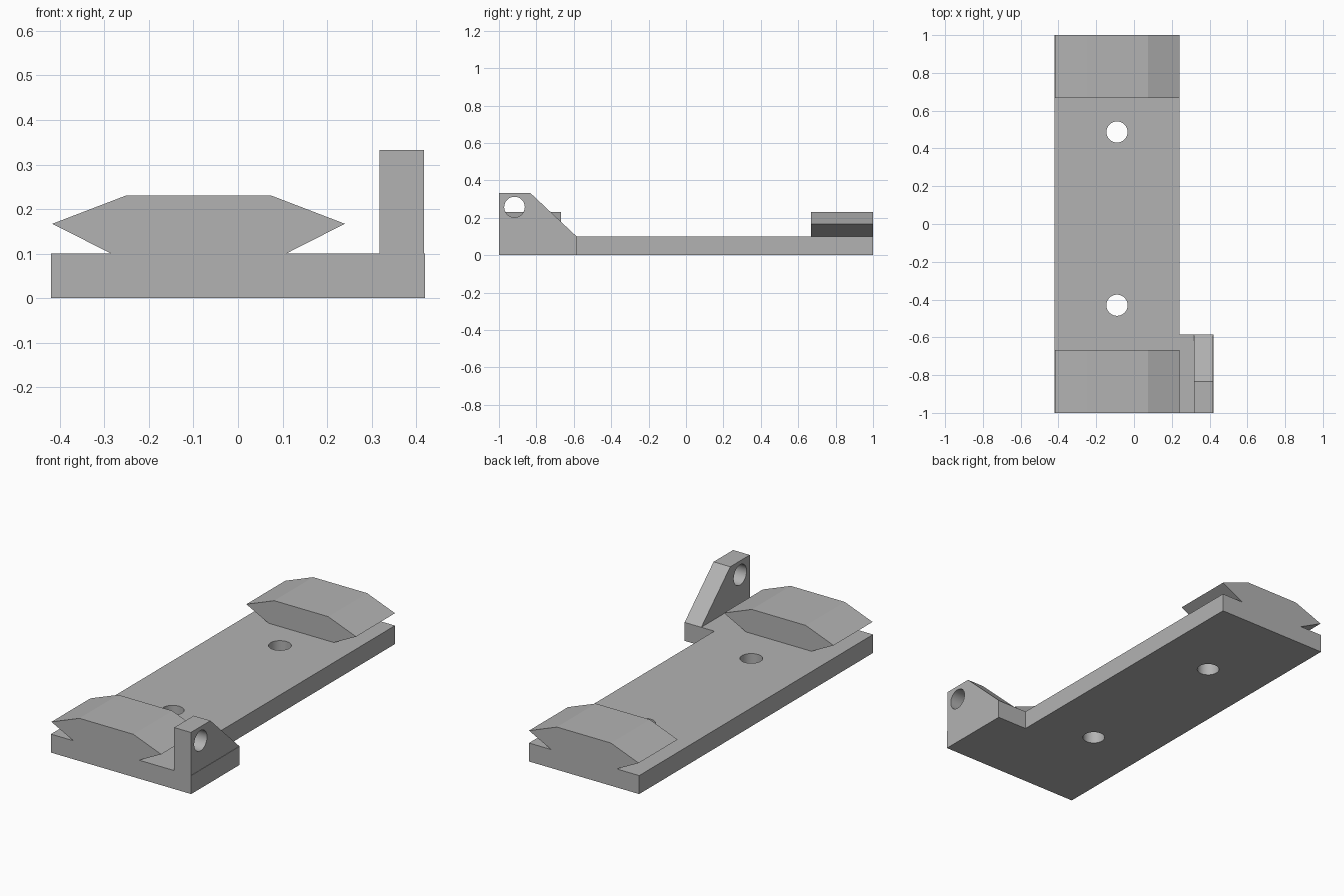
import bpy
import bmesh
from math import radians
from mathutils import Matrix, Vector

cube = bpy.data.objects.get("Cube")
if cube:
    bpy.data.objects.remove(cube, do_unlink=True)

grey = bpy.data.materials.new("plain grey")
grey.use_nodes = True
colour = (0.45, 0.45, 0.45, 1)
grey.diffuse_color = colour
grey.node_tree.nodes["Principled BSDF"].inputs["Base Color"].default_value = colour


def prism(name, profile, axis, start, end):
    """Extrude a 2D profile along x, y or z between two positions."""
    def place(a, b, t):
        return {"x": (t, a, b), "y": (a, t, b), "z": (a, b, t)}[axis]
    bm = bmesh.new()
    face = bm.faces.new([bm.verts.new(place(a, b, start)) for a, b in profile])
    grown = bmesh.ops.extrude_face_region(bm, geom=[face])["geom"]
    shift = Vector(place(0, 0, end - start))
    bmesh.ops.translate(bm, vec=shift,
                        verts=[v for v in grown if isinstance(v, bmesh.types.BMVert)])
    bmesh.ops.recalc_face_normals(bm, faces=bm.faces)
    return finish(name, bm)


def finish(name, bm):
    mesh = bpy.data.meshes.new(name)
    bm.to_mesh(mesh)
    bm.free()
    mesh.materials.append(grey)
    obj = bpy.data.objects.new(name, mesh)
    bpy.context.collection.objects.link(obj)
    return obj


def drill(target, centre, radius, rotation=Matrix()):
    """Cut a round through hole and remove the drill."""
    bm = bmesh.new()
    bmesh.ops.create_cone(bm, cap_ends=True, segments=48, radius1=radius, radius2=radius,
                          depth=0.4, matrix=Matrix.Translation(centre) @ rotation)
    cutter = finish("hole_cutter", bm)
    cutter.hide_render = True
    mod = target.modifiers.new("hole", "BOOLEAN")
    mod.object = cutter
    mod.solver = "EXACT"
    bpy.context.view_layer.objects.active = target
    bpy.ops.object.modifier_apply(modifier=mod.name)
    bpy.data.objects.remove(cutter, do_unlink=True)


# Flat L-shaped base with two screw holes
base = prism("base_plate", [(-0.42, -1), (0.42, -1), (0.42, -0.585), (0.24, -0.585),
                            (0.24, 1), (-0.42, 1)], "z", 0, 0.1)
for y in (-0.43, 0.487):
    drill(base, (-0.09, y, 0.05), 0.056)

# Upright lug with a sloped back and a cross hole
lug = prism("side_lug", [(-1, 0.1), (-1, 0.333), (-0.833, 0.333), (-0.585, 0.1)],
            "x", 0.318, 0.418)
drill(lug, (0.368, -0.917, 0.257), 0.055, Matrix.Rotation(radians(90), 4, "Y"))

# Dovetail rail blocks at both ends
rail = [(-0.285, 0.1), (-0.417, 0.167), (-0.25, 0.231), (0.073, 0.231),
        (0.24, 0.167), (0.108, 0.1)]
front = prism("front_rail", rail, "y", -1, -0.667)
back = prism("back_rail", rail, "y", 0.667, 1)

# Smooth the hole walls, keep the edges sharp
bpy.ops.object.select_all(action="DESELECT")
for obj in (base, lug):
    obj.select_set(True)
bpy.context.view_layer.objects.active = base
bpy.ops.object.shade_smooth_by_angle(angle=radians(25))
